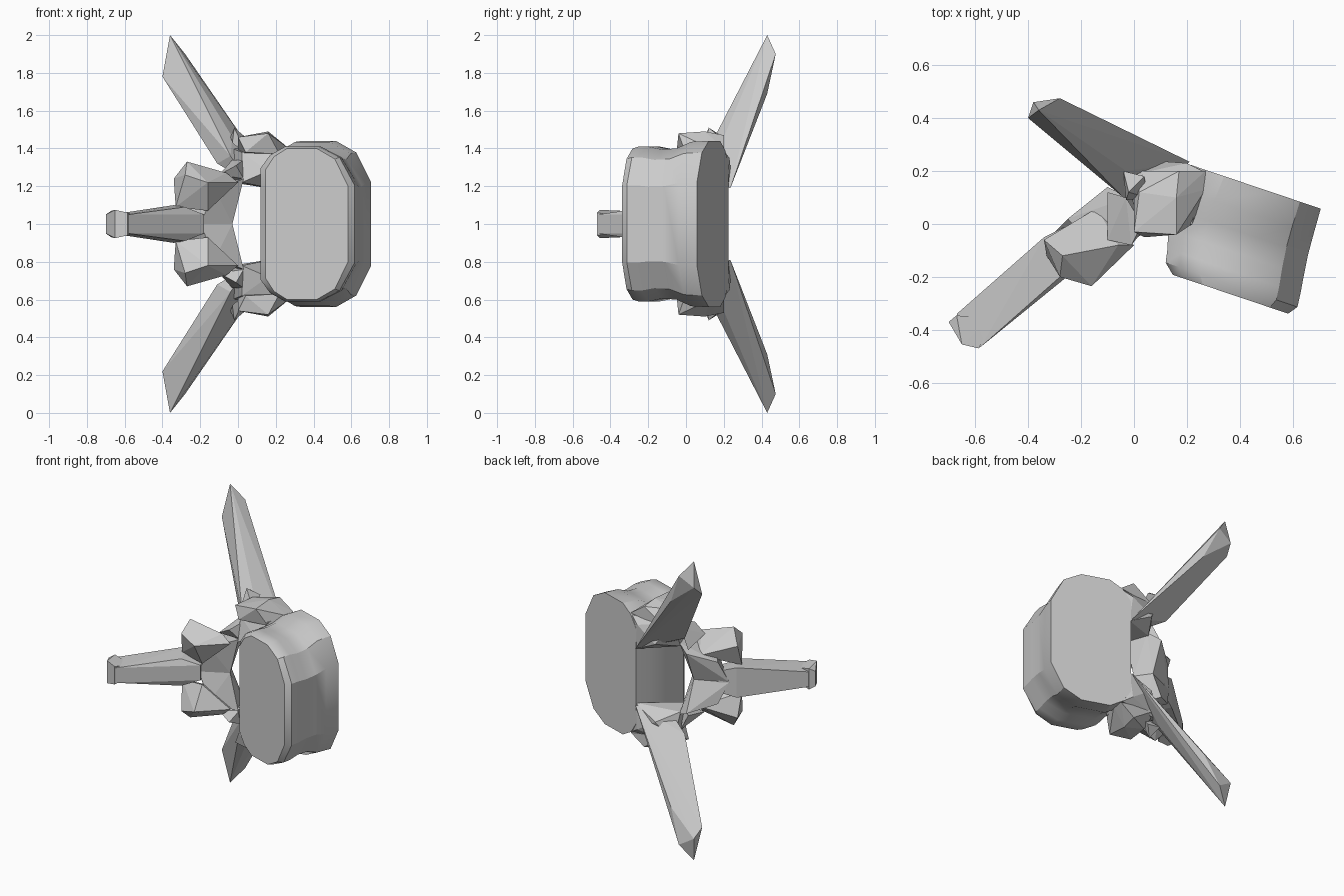
import bpy
import bmesh
from mathutils import Vector

default_cube = bpy.data.objects.get("Cube")
if default_cube:
    bpy.data.objects.remove(default_cube)

bone = bpy.data.materials.new("bone grey")
bone.use_nodes = True
bone_colour = (0.6, 0.6, 0.6, 1)
bone.diffuse_color = bone_colour
bone.node_tree.nodes["Principled BSDF"].inputs["Base Color"].default_value = bone_colour


def finish(name, mesh_builder, mirrored=False, smooth_angle=0.0):
    """Turn a bmesh into an object whose symmetry plane sits at mid height."""
    bmesh.ops.recalc_face_normals(mesh_builder, faces=mesh_builder.faces)
    mesh = bpy.data.meshes.new(name)
    mesh_builder.to_mesh(mesh)
    mesh_builder.free()
    mesh.materials.append(bone)
    part = bpy.data.objects.new(name, mesh)
    part.location.z = 1
    bpy.context.collection.objects.link(part)
    if mirrored:
        mirror = part.modifiers.new("Mirror", "MIRROR")
        mirror.use_axis = (False, False, True)
        mirror.use_mirror_merge = False
    if smooth_angle:
        bpy.ops.object.select_all(action="DESELECT")
        part.select_set(True)
        bpy.context.view_layer.objects.active = part
        bpy.ops.object.shade_smooth_by_angle(angle=smooth_angle)
    return part


def faceted_part(name, points, mirrored=True):
    """Chiselled solid around a few corner points; heights are from the middle."""
    builder = bmesh.new()
    for x, y, height in points:
        builder.verts.new((x, y, height))
        if not mirrored and height:
            builder.verts.new((x, y, -height))
    result = bmesh.ops.convex_hull(builder, input=builder.verts)
    unused = {item for item in result["geom_interior"] + result["geom_unused"]
              if isinstance(item, bmesh.types.BMVert)}
    bmesh.ops.delete(builder, geom=list(unused), context="VERTS")
    return finish(name, builder, mirrored)


def drum(name, outline, rings):
    """Loft one rounded outline through rings set along a tilted axis."""
    axis = Vector((0.32, 0.95, 0)).normalized()
    across = Vector((axis.y, -axis.x, 0))
    up = Vector((0, 0, 1))
    loop_shape = outline + [(u, -v) for u, v in reversed(outline)]
    builder = bmesh.new()
    loops = []
    for along, low, high, half_height in rings:
        loops.append([builder.verts.new(axis * along
                                        + across * (low + (high - low) * u)
                                        + up * half_height * v)
                      for u, v in loop_shape])
    count = len(loop_shape)
    for first, second in zip(loops, loops[1:]):
        for i in range(count):
            j = (i + 1) % count
            builder.faces.new((first[i], first[j], second[j], second[i]))
    builder.faces.new(loops[0])
    builder.faces.new(loops[-1])
    return finish(name, builder, smooth_angle=0.5)


# Thick rounded body with a slight waist and raised rims
drum("body",
     [(0, 0.45), (0, 0.72), (0.1, 0.89), (0.26, 1), (0.62, 1),
      (0.84, 0.86), (1, 0.5)],
     [(-0.135, 0.2, 0.66, 0.40), (-0.10, 0.16, 0.685, 0.41),
      (-0.05, 0.15, 0.68, 0.41), (0.02, 0.13, 0.67, 0.395),
      (0.10, 0.12, 0.66, 0.40), (0.18, 0.12, 0.655, 0.435),
      (0.28, 0.13, 0.65, 0.44)])

# Bridges from the body to the arch
faceted_part("pedicle", [
    (0.26, 0.20, 0.39), (0.22, 0.22, 0.18), (0.22, 0.0, 0.39),
    (0.16, -0.04, 0.28), (0.02, -0.04, 0.22), (-0.03, 0.10, 0.22),
    (-0.03, 0.18, 0.40), (0.02, 0.0, 0.38), (0.06, 0.24, 0.26),
    (0.20, 0.23, 0.35)])

# Long side wings
faceted_part("side_wing", [
    (-0.36, 0.43, 1.0), (-0.28, 0.475, 0.9), (-0.40, 0.40, 0.78),
    (-0.38, 0.46, 0.84), (-0.19, 0.43, 0.69), (-0.03, 0.20, 0.46),
    (-0.11, 0.17, 0.32), (0.06, 0.10, 0.22), (0.21, 0.235, 0.19),
    (0.04, 0.29, 0.37), (-0.04, 0.10, 0.36)])

# Upper joint knobs, a broad one and a small spur
faceted_part("joint_knob", [
    (0.16, 0.10, 0.49), (0.27, 0.20, 0.40), (0.27, 0.13, 0.40),
    (0.17, 0.20, 0.47), (0.02, 0.12, 0.46), (0.04, -0.05, 0.38),
    (0.16, -0.04, 0.48), (0.0, -0.03, 0.46), (0.22, 0.0, 0.37),
    (0.0, 0.20, 0.36)])
faceted_part("joint_spur", [
    (-0.02, 0.12, 0.51), (-0.04, 0.20, 0.46), (0.04, 0.18, 0.46),
    (-0.03, 0.09, 0.43), (0.05, 0.10, 0.36)])

# Sloping arch plates behind the opening
faceted_part("arch_plate", [
    (-0.03, -0.04, 0), (-0.10, 0.06, 0), (-0.30, -0.03, 0),
    (-0.20, -0.13, 0), (0.03, -0.04, 0.24), (-0.02, 0.10, 0.24),
    (-0.10, 0.14, 0.20), (-0.25, 0.02, 0.14), (-0.12, -0.13, 0.18)])

# Web closing the corner between arch and pedicle
faceted_part("arch_web", [
    (0.03, -0.03, 0.24), (0.03, 0.0, 0.34), (-0.01, -0.08, 0.31),
    (-0.10, -0.06, 0.26), (-0.10, 0.12, 0.22), (-0.03, 0.10, 0.34)])

# Lower joint prongs
faceted_part("joint_prong", [
    (-0.27, -0.12, 0.33), (-0.34, -0.06, 0.24), (-0.28, -0.20, 0.26),
    (-0.16, -0.235, 0.22), (-0.16, -0.15, 0.07), (-0.33, -0.12, 0.09),
    (-0.06, -0.08, 0.27), (0.0, -0.08, 0.22), (-0.14, 0.06, 0.17)])

# Rear spine with a swollen tip
faceted_part("rear_spine", [
    (-0.24, 0.0, 0.07), (-0.34, -0.05, 0.10), (-0.28, -0.20, 0.09),
    (-0.18, -0.14, 0.05), (-0.67, -0.34, 0.05), (-0.58, -0.465, 0.05)],
    mirrored=False)
faceted_part("spine_tip", [
    (-0.70, -0.37, 0.05), (-0.67, -0.345, 0.07), (-0.65, -0.455, 0.075),
    (-0.585, -0.47, 0.06), (-0.54, -0.36, 0.04)],
    mirrored=False)
